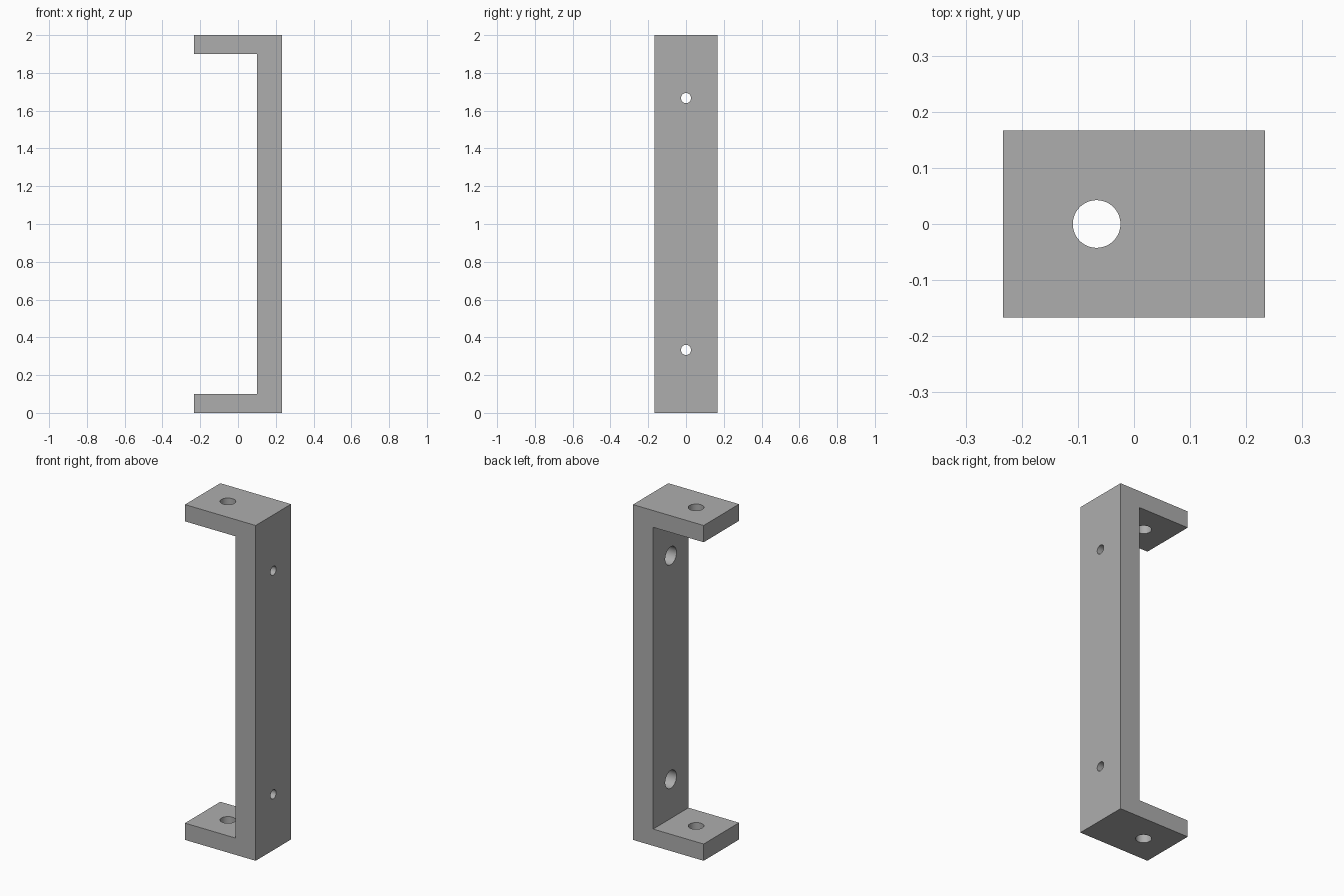
import bpy
import math

cube = bpy.data.objects.get("Cube")
if cube:
    bpy.data.objects.remove(cube, do_unlink=True)

U = 1 / 60  # one design unit
WIDTH, HEIGHT = 20, 120

grey = bpy.data.materials.new("plain grey")
grey.use_nodes = True
colour = (0.42, 0.42, 0.42, 1)
grey.diffuse_color = colour
grey.node_tree.nodes["Principled BSDF"].inputs["Base Color"].default_value = colour


def extrude_profile(name, points):
    """Extrude an x-z outline through the full width of the bracket."""
    half = WIDTH / 2
    n = len(points)
    verts = [(x * U, y * U, z * U) for y in (-half, half) for x, z in points]
    faces = [tuple(range(n)), tuple(reversed(range(n, 2 * n)))]
    faces += [(i, i + n, (i + 1) % n + n, (i + 1) % n) for i in range(n)]
    mesh = bpy.data.meshes.new(name)
    mesh.from_pydata(verts, [], faces)
    mesh.materials.append(grey)
    obj = bpy.data.objects.new(name, mesh)
    bpy.context.collection.objects.link(obj)
    return obj


def drill(target, name, centre, radius, depth, along_x=False):
    """Cut a round hole along x or z."""
    bpy.ops.mesh.primitive_cylinder_add(
        vertices=48, radius=radius * U, depth=depth * U,
        location=[c * U for c in centre],
        rotation=(0, math.pi / 2 if along_x else 0, 0))
    cutter = bpy.context.object
    cutter.name = name
    cutter.data.materials.append(grey)
    cutter.hide_render = True
    mod = target.modifiers.new(name, "BOOLEAN")
    mod.operation = "DIFFERENCE"
    mod.solver = "EXACT"
    mod.object = cutter
    bpy.context.view_layer.objects.active = target
    bpy.ops.object.modifier_apply(modifier=name)
    bpy.data.objects.remove(cutter, do_unlink=True)


# C-shaped body: upright with a flange at each end
bracket = extrude_profile("bracket", [
    (-14, 0), (14, 0), (14, HEIGHT), (-14, HEIGHT),
    (-14, HEIGHT - 6), (6, HEIGHT - 6), (6, 6), (-14, 6)])

# Flange holes
for z in (3, HEIGHT - 3):
    drill(bracket, "flange_hole", (-4, 0, z), 2.55, 10)

# Screw holes in the upright, counterbored from the inside
for z in (20, HEIGHT - 20):
    drill(bracket, "screw_hole", (10, 0, z), 1.6, 12, True)
    drill(bracket, "counterbore", (8, 0, z), 3.2, 6, True)

# Smooth hole walls, sharp edges
bpy.ops.object.select_all(action="DESELECT")
bracket.select_set(True)
bpy.context.view_layer.objects.active = bracket
bpy.ops.object.shade_smooth_by_angle(angle=math.radians(30))
